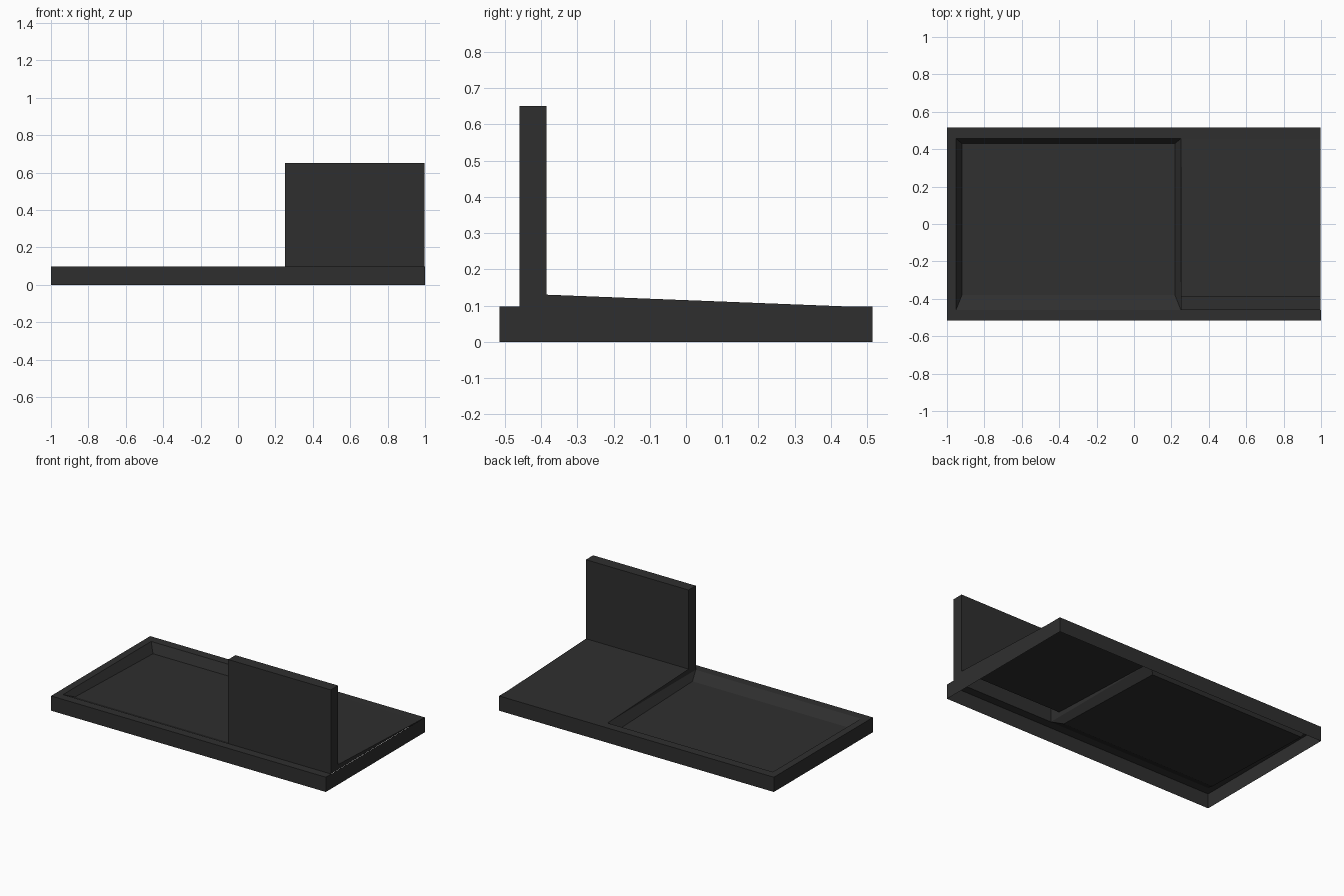
import bpy
import bmesh

cube = bpy.data.objects.get("Cube")
if cube:
    bpy.data.objects.remove(cube, do_unlink=True)

# Single matte charcoal colour
mat = bpy.data.materials.new("charcoal")
mat.use_nodes = True
color = (0.028, 0.028, 0.028, 1)
mat.diffuse_color = color
bsdf = mat.node_tree.nodes["Principled BSDF"]
bsdf.inputs["Base Color"].default_value = color
bsdf.inputs["Roughness"].default_value = 0.7

# Main dimensions
HX, HY, TOP = 1.0, 0.515, 0.097
LEFT, SPLIT = -0.952, 0.251          # tray opening in x
FRONT, BACK = -0.46, 0.457           # tray opening in y
WALL_BACK, WALL_TOP, WEDGE_TOP = -0.385, 0.65, 0.13


def rect(bm, x0, x1, y0, y1, z_front, z_back):
    """Counter-clockwise rectangle of vertices, optionally tilted along y."""
    return [bm.verts.new(p) for p in ((x0, y0, z_front), (x1, y0, z_front),
                                      (x1, y1, z_back), (x0, y1, z_back))]


def bridge(bm, a, b):
    for i in range(len(a)):
        j = (i + 1) % len(a)
        bm.faces.new((a[i], a[j], b[j], b[i]))


def finish(bm, name):
    bmesh.ops.remove_doubles(bm, verts=bm.verts, dist=0.0001)
    mesh = bpy.data.meshes.new(name)
    bm.to_mesh(mesh)
    bm.free()
    mesh.materials.append(mat)
    obj = bpy.data.objects.new(name, mesh)
    bpy.context.collection.objects.link(obj)


# Base shell: open-bottomed skirt with a flat rim around the tray
bm = bmesh.new()
bridge(bm, rect(bm, -HX, HX, -HY, HY, 0, 0), rect(bm, -HX, HX, -HY, HY, TOP, TOP))
for x0, x1, y0, y1 in ((-HX, HX, -HY, FRONT),
                       (-HX, LEFT, FRONT, HY),
                       (LEFT, SPLIT, BACK, HY)):
    bm.faces.new(rect(bm, x0, x1, y0, y1, TOP, TOP))
finish(bm, "base_shell")

# Sunken tray: sloping sides down to a gently tilted floor
bm = bmesh.new()
opening = rect(bm, LEFT, SPLIT, FRONT, BACK, TOP, TOP)
floor = rect(bm, LEFT + 0.032, SPLIT - 0.032, -0.38, 0.43, 0.06, 0.035)
bridge(bm, opening, floor)
bm.faces.new(floor)
finish(bm, "recessed_tray")

# Sloping platform and upright panel: one side profile swept across x
profile = [(FRONT, TOP), (FRONT, WALL_TOP), (WALL_BACK, WALL_TOP),
           (WALL_BACK, WEDGE_TOP), (BACK, TOP), (HY, TOP)]
bm = bmesh.new()
inner, outer = [[bm.verts.new((x, y, z)) for y, z in profile]
                for x in (SPLIT, HX - 0.002)]
for i in range(len(profile) - 1):
    bm.faces.new((inner[i], outer[i], outer[i + 1], inner[i + 1]))
bm.faces.new(inner[:-1])
bm.faces.new(outer[-2::-1])
finish(bm, "platform_and_upright_panel")
